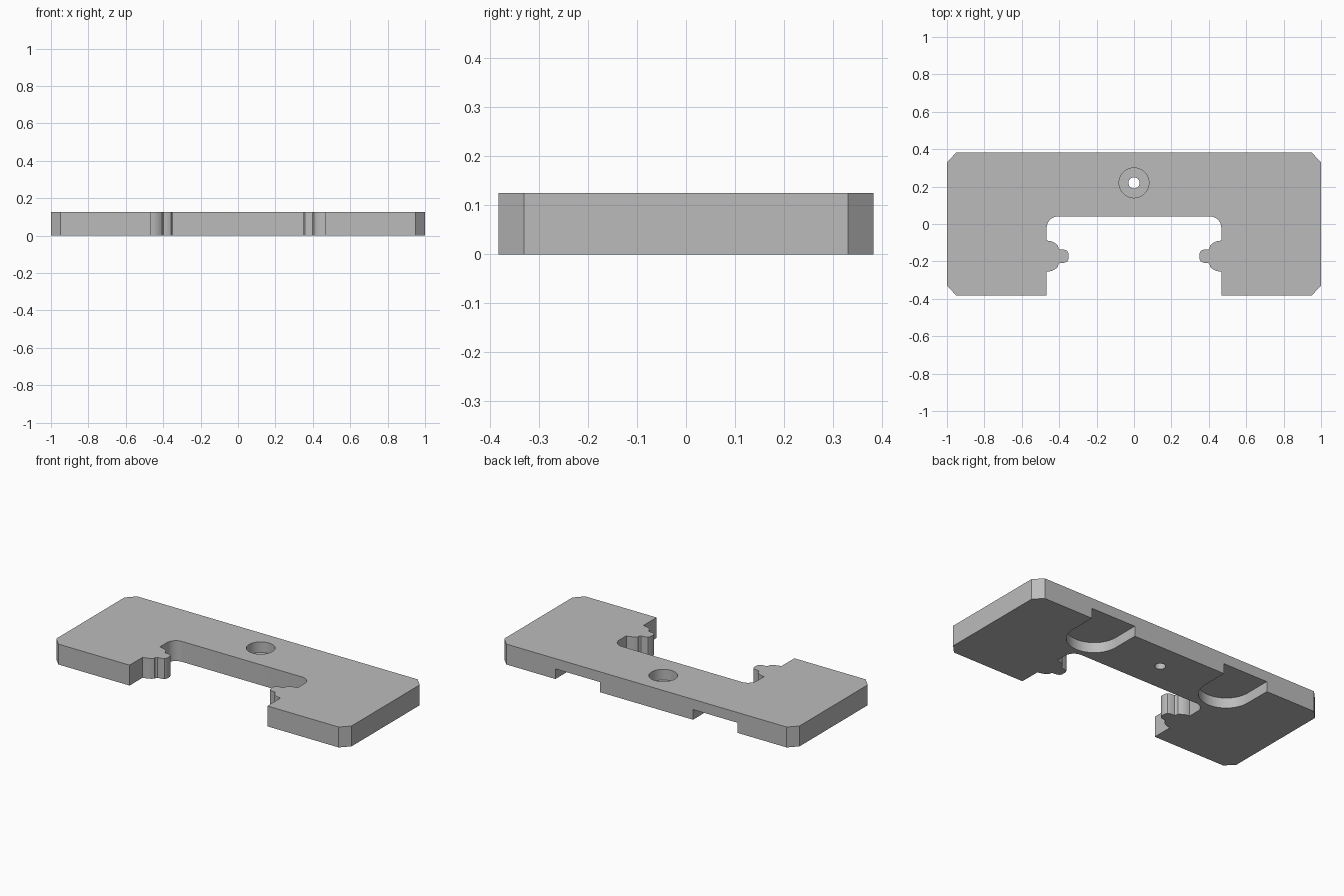
import bpy
import bmesh
from math import cos, sin, pi, radians

cube = bpy.data.objects.get("Cube")
if cube:
    bpy.data.objects.remove(cube)

THICK = 0.125
HALF_Y = 0.382
WALL = 0.467

grey = bpy.data.materials.new("plain grey")
grey.use_nodes = True
colour = (0.5, 0.5, 0.5, 1)
grey.diffuse_color = colour
grey.node_tree.nodes["Principled BSDF"].inputs["Base Color"].default_value = colour


def arc(cx, cy, r, start, end, steps):
    """Points along an arc, angles in degrees."""
    angles = [radians(start + (end - start) * i / steps) for i in range(steps + 1)]
    return [(cx + r * cos(a), cy + r * sin(a)) for a in angles]


def prism(name, outline, z0, z1):
    """Extrude a closed outline between two heights."""
    bm = bmesh.new()
    base = bm.faces.new([bm.verts.new((x, y, z0)) for x, y in outline])
    top = bmesh.ops.extrude_face_region(bm, geom=[base])["geom"]
    verts = [v for v in top if isinstance(v, bmesh.types.BMVert)]
    bmesh.ops.translate(bm, verts=verts, vec=(0, 0, z1 - z0))
    bmesh.ops.recalc_face_normals(bm, faces=bm.faces)
    mesh = bpy.data.meshes.new(name)
    bm.to_mesh(mesh)
    bm.free()
    mesh.materials.append(grey)
    obj = bpy.data.objects.new(name, mesh)
    bpy.context.collection.objects.link(obj)
    return obj


# Half outline: chamfered ends, locating nub and rounded inner corner
nub_y = -0.172
upper_nub = [(0.35, 0.015), (0.357, 0.028), (0.372, 0.035), (0.398, 0.037)]
boss = arc(WALL, 0, 0.083, 146, 90, 6)
upper = upper_nub + [(0.404, 0.043)] + boss[1:]
lower = [(x, -y) for x, y in reversed(upper)]
nub = [(x, y + nub_y) for x, y in lower + upper]
corner = arc(WALL - 0.06, -0.02, 0.06, 0, 90, 8)
outer = [(0.95, HALF_Y), (1, 0.33), (1, -0.33), (0.95, -HALF_Y), (WALL, -HALF_Y)]
half = outer + nub + corner
plate = prism("bracket_plate", half + [(-x, y) for x, y in reversed(half)], 0, THICK)

# Screw hole, counterbore and the two round-ended pockets underneath
hole_y = 0.22
cutters = [
    prism("screw_hole_cutter", arc(0, hole_y, 0.03, 0, 345, 23), -0.1, 0.2),
    prism("counterbore_cutter", arc(0, hole_y, 0.08, 0, 352.5, 47), 0.06, 0.2),
]
for side, x in (("left", 0.466), ("right", -0.466)):
    slot = arc(x, hole_y, 0.151, 180, 360, 24) + [(x + 0.151, 0.5), (x - 0.151, 0.5)]
    cutters.append(prism(side + "_pocket_cutter", slot, -0.1, 0.062))

bpy.context.view_layer.objects.active = plate
plate.select_set(True)
for cutter in cutters:
    cutter.hide_render = True
    cut = plate.modifiers.new(cutter.name, "BOOLEAN")
    cut.operation = "DIFFERENCE"
    cut.solver = "EXACT"
    cut.object = cutter
    bpy.ops.object.modifier_apply(modifier=cut.name)
    bpy.data.objects.remove(cutter)

bpy.ops.object.shade_smooth_by_angle(angle=radians(30))
